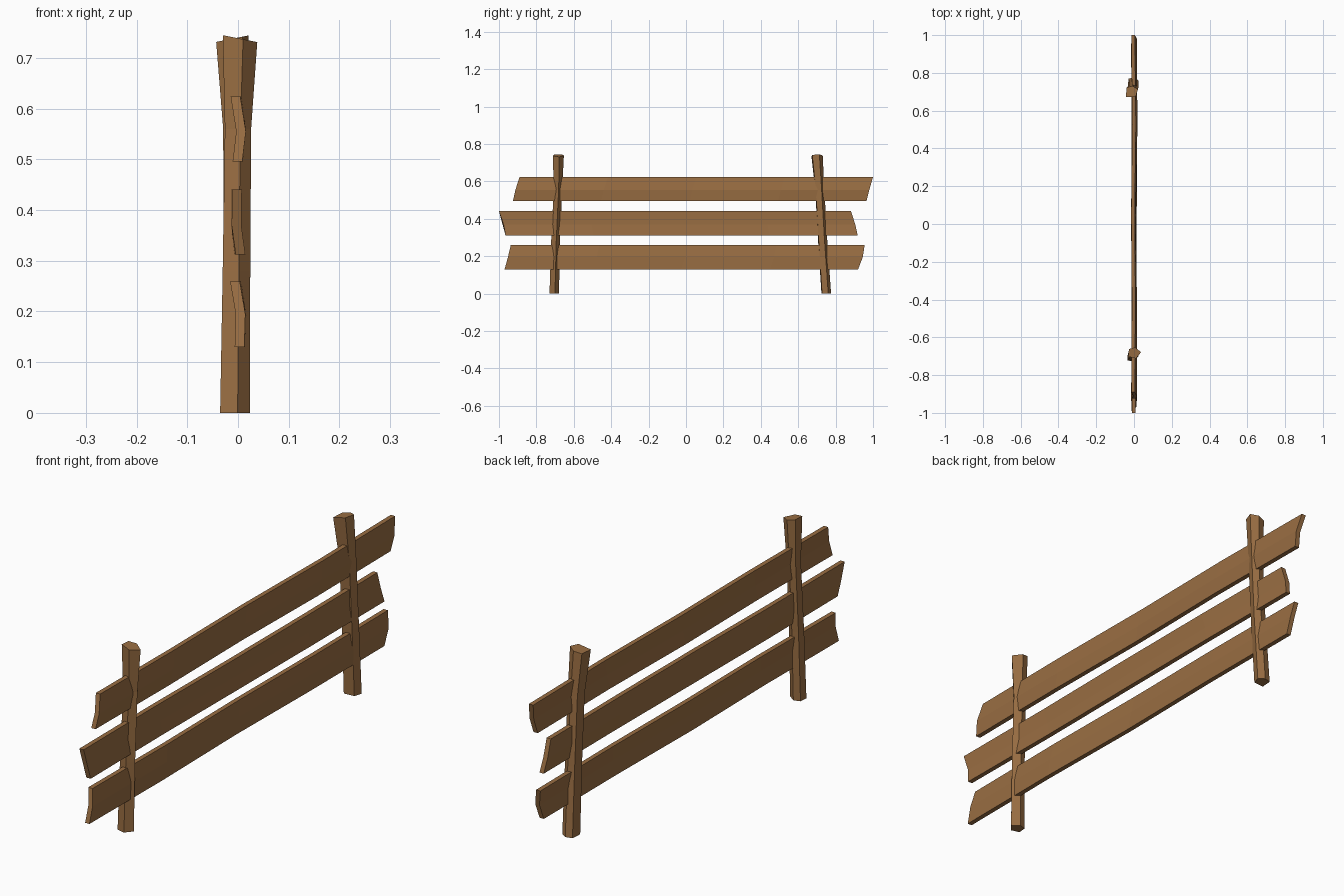
import bpy, bmesh

if "Cube" in bpy.data.objects:
    bpy.data.objects.remove(bpy.data.objects["Cube"])

wood = bpy.data.materials.new("brown_wood")
wood.diffuse_color = (0.32, 0.155, 0.055, 1)
wood.use_nodes = True
wood.node_tree.nodes["Principled BSDF"].inputs["Base Color"].default_value = wood.diffuse_color


def loft(name, rings):
    """Skin a list of equal-length closed rings and cap both ends."""
    bm = bmesh.new()
    loops = [[bm.verts.new(p) for p in ring] for ring in rings]
    n = len(loops[0])
    for a, b in zip(loops, loops[1:]):
        for i in range(n):
            j = (i + 1) % n
            bm.faces.new((a[i], a[j], b[j], b[i]))
    bm.faces.new(loops[0])
    bm.faces.new(loops[-1])
    bmesh.ops.recalc_face_normals(bm, faces=bm.faces[:])
    mesh = bpy.data.meshes.new(name)
    bm.to_mesh(mesh)
    bm.free()
    mesh.materials.append(wood)
    obj = bpy.data.objects.new(name, mesh)
    bpy.context.collection.objects.link(obj)
    return obj


def plank(name, heights, left, right, bow, bends):
    """Thin board along y; heights/left/right/bow list bottom, middle, top."""
    t = 0.0095
    rings = []
    for k, dx in enumerate(bends):
        f = k / (len(bends) - 1)
        mid = 1 - abs(2 * f - 1)
        rows = []
        for z, a, b, x in zip(heights, left, right, bow):
            # the edge bow fades towards the middle of the board
            rows.append((x * (1 - 0.5 * mid) + dx, a + (b - a) * f, z))
        ring = [(x + t, y, z) for x, y, z in rows]
        ring += [(x - t, y, z) for x, y, z in reversed(rows)]
        rings.append(ring)
    return loft(name, rings)


# Three crooked boards with slanted ends
plank("top_plank", (0.496, 0.555, 0.624), (-0.925, -0.912, -0.89),
      (0.965, 0.98, 1.0), (-0.001, 0.006, -0.005), (0, 0.002, -0.003, 0.004, 0))
plank("middle_plank", (0.312, 0.37, 0.441), (-0.965, -0.975, -1.0),
      (0.918, 0.905, 0.882), (0.005, -0.003, -0.002), (0, -0.002, 0.002, 0.003, 0))
plank("bottom_plank", (0.13, 0.195, 0.259), (-0.97, -0.952, -0.937),
      (0.92, 0.945, 0.955), (0.003, 0.005, -0.006), (0, 0.003, -0.003, 0.002, 0))


def post(name, section, levels, tilt):
    """Five-sided stake: levels give z, centre x, centre y, scale."""
    rings = []
    for z, cx, cy, s in levels:
        rings.append([(cx + px * s, cy + py * s,
                       z + (tilt * px * s if z > 0.7 else 0))
                      for px, py in section])
    return loft(name, rings)


# Two leaning posts, flared at the top
post("left_post",
     [(-0.034, -0.020), (0.006, -0.030), (0.034, 0.004), (0.000, 0.029), (-0.031, 0.020)],
     [(0, -0.006, -0.704, 0.86), (0.28, -0.003, -0.697, 0.80),
      (0.56, 0.0, -0.684, 0.76), (0.738, 0.004, -0.682, 1.0)], -0.2)
post("right_post",
     [(-0.032, -0.030), (0.020, -0.026), (0.032, 0.012), (0.004, 0.030), (-0.028, 0.022)],
     [(0, -0.005, 0.750, 0.86), (0.28, -0.002, 0.731, 0.82),
      (0.56, -0.003, 0.715, 0.82), (0.738, -0.011, 0.701, 1.0)], 0.2)
